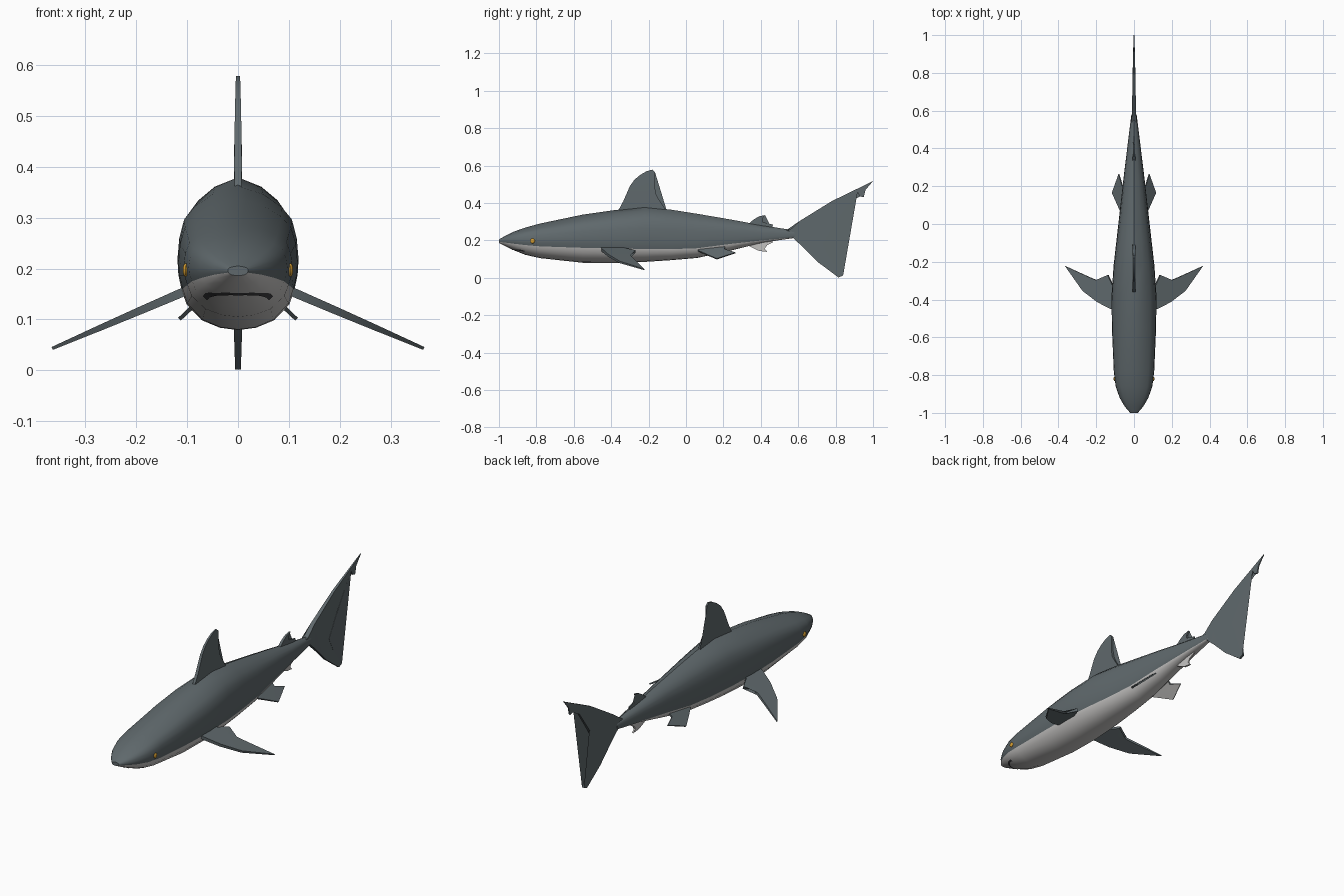
import bpy, bmesh, math
from mathutils import Vector
from mathutils.bvhtree import BVHTree

if "Cube" in bpy.data.objects:
    bpy.data.objects.remove(bpy.data.objects["Cube"])


def material(name, rgb):
    m = bpy.data.materials.new(name)
    m.diffuse_color = (*rgb, 1)
    m.use_nodes = True
    m.node_tree.nodes["Principled BSDF"].inputs["Base Color"].default_value = m.diffuse_color
    return m


GREY = material("slate grey skin", (0.115, 0.14, 0.15))
BELLY = material("pale belly", (0.56, 0.55, 0.54))
GOLD = material("gold eye", (0.65, 0.33, 0.03))
DARK = material("dark mouth", (0.05, 0.05, 0.055))


def finish(name, bm, mats, angle=35):
    bmesh.ops.recalc_face_normals(bm, faces=bm.faces)
    me = bpy.data.meshes.new(name)
    bm.to_mesh(me)
    bm.free()
    ob = bpy.data.objects.new(name, me)
    bpy.context.collection.objects.link(ob)
    for m in mats:
        me.materials.append(m)
    bpy.ops.object.select_all(action='DESELECT')
    ob.select_set(True)
    bpy.context.view_layer.objects.active = ob
    bpy.ops.object.shade_smooth_by_angle(angle=math.radians(angle))
    return ob


def mirror(ob):
    ob.modifiers.new("mirror", 'MIRROR')


# Body: lofted stations (y, top, colour line, bottom, half width)
stations = [
    (-1.0, .205, .192, .186, .02), (-.965, .225, .188, .168, .05),
    (-.92, .247, .182, .147, .076), (-.86, .268, .175, .123, .097),
    (-.78, .29, .168, .105, .107), (-.55, .338, .16, .08, .117),
    (-.38, .362, .157, .079, .119), (-.22, .379, .154, .085, .108),
    (-.08, .364, .153, .094, .092), (.06, .342, .158, .106, .076),
    (.23, .313, .18, .143, .057), (.41, .28, .2, .188, .035),
    (.58, .253, .217, .213, .014)]
# half section: (width share, height share) above (+) and below (-) the colour line
section = [(0, 1), (.42, .92), (.72, .8), (.89, .68), (.97, .5), (1, .3), (.985, .15),
           (.93, 0), (.85, -.35), (.6, -.75), (.3, -.94), (0, -1)]
full = section + [(-w, h) for w, h in reversed(section[1:-1])]
bm = bmesh.new()
rings = []
for y, top, line, bottom, half in stations:
    ring = []
    for w, h in full:
        z = line + h * (top - line if h > 0 else line - bottom)
        ring.append(bm.verts.new((w * half, y, z)))
    rings.append(ring)
n = len(full)
for a, b in zip(rings, rings[1:]):
    for i in range(n):
        j = (i + 1) % n
        f = bm.faces.new((a[i], a[j], b[j], b[i]))
        f.material_index = int(full[i][1] + full[j][1] < 0)
bm.faces.new(rings[0])
bm.faces.new(rings[-1])
bm.normal_update()
tree = BVHTree.FromBMesh(bm)
finish("body", bm, [GREY, BELLY])

# Mouth: thin curved strip laid on the underside of the snout
bm = bmesh.new()
rows = []
for i in range(13):
    a = math.radians(-80 + 160 * i / 12)
    row = []
    for r in (1, .88):
        x, y = .07 * r * math.sin(a), -.85 - .085 * r * math.cos(a)
        hit = tree.ray_cast(Vector((x, y, -1)), Vector((0, 0, 1)))[0]
        row.append(bm.verts.new((x, y, (hit.z if hit else .14) - .002)))
    rows.append(row)
for a, b in zip(rows, rows[1:]):
    bm.faces.new((a[0], a[1], b[1], b[0]))
finish("mouth", bm, [DARK])

# Eyes: flattened balls set into the head
bm = bmesh.new()
bmesh.ops.create_uvsphere(bm, u_segments=16, v_segments=10, radius=.012)
bmesh.ops.scale(bm, vec=(.45, 1, 1.1), verts=bm.verts)
bmesh.ops.translate(bm, vec=(.103, -.82, .197), verts=bm.verts)
mirror(finish("eye", bm, [GOLD]))


# Fins: outline thickened along a normal, thinning away from the root
def fin(name, pts, normal, root, tip, mats, under=False):
    pts = [Vector(p) for p in pts]
    normal = Vector(normal).normalized()
    base = (pts[0] + pts[-1]) / 2
    reach = max((p - base).length for p in pts)
    bm = bmesh.new()
    sides = []
    for s in (1, -1):
        sides.append([bm.verts.new(p + normal * s * (
            root + (tip - root) * (p - base).length / reach)) for p in pts])
    bm.faces.new(sides[0])
    low = bm.faces.new(sides[1])
    low.material_index = int(under)
    for i in range(len(pts)):
        j = (i + 1) % len(pts)
        bm.faces.new((sides[0][i], sides[0][j], sides[1][j], sides[1][i]))
    bmesh.ops.triangulate(bm, faces=[f for f in bm.faces if len(f.verts) > 4])
    return finish(name, bm, mats)


def flat(outline):
    return [(0, y, z) for y, z in outline]


fin("dorsal_fin", flat([
    (-.37, .345), (-.335, .41), (-.30, .49), (-.275, .525), (-.245, .55), (-.21, .57),
    (-.18, .578), (-.166, .565), (-.167, .485), (-.158, .44), (-.14, .405), (-.1, .35)]),
    (1, 0, 0), .011, .004, [GREY])
fin("tail_fin", flat([
    (.53, .25), (.56, .26), (.61, .305), (.78, .41), (1.0, .517), (.96, .47), (.95, .43),
    (.93, .435), (.917, .457), (.875, .405), (.795, .29), (.73, .18), (.765, .11),
    (.84, .012), (.815, .002), (.71, .08), (.635, .155), (.57, .215), (.53, .225)]),
    (1, 0, 0), .013, .002, [GREY])
fin("second_dorsal_fin", flat([
    (.33, .285), (.36, .31), (.39, .328), (.422, .335), (.408, .315), (.41, .298),
    (.465, .284), (.46, .26), (.33, .27)]), (1, 0, 0), .008, .003, [GREY])
fin("anal_fin", flat([
    (.32, .18), (.36, .158), (.39, .144), (.435, .138), (.42, .155), (.425, .17),
    (.465, .19), (.46, .21), (.33, .2)]), (1, 0, 0), .008, .003, [BELLY])

# Paired fins: drawn from above, then sloped downwards
pectoral = [(.08, -.46), (.12, -.45), (.19, -.415), (.27, -.355), (.365, -.222),
            (.25, -.275), (.2, -.297), (.165, -.317), (.137, -.27), (.11, -.33), (.08, -.33)]
mirror(fin("pectoral_fin", [(x, y, .157 - .43 * (x - .1)) for x, y in pectoral],
           (.43, 0, 1), .01, .003, [GREY]))
pelvic = [(.045, .06), (.07, .065), (.115, .165), (.08, .265), (.062, .205), (.04, .21)]
mirror(fin("pelvic_fin", [(x, y, .148 - .95 * (x - .065)) for x, y in pelvic],
           (.95, 0, 1), .006, .003, [GREY, BELLY], under=True))
